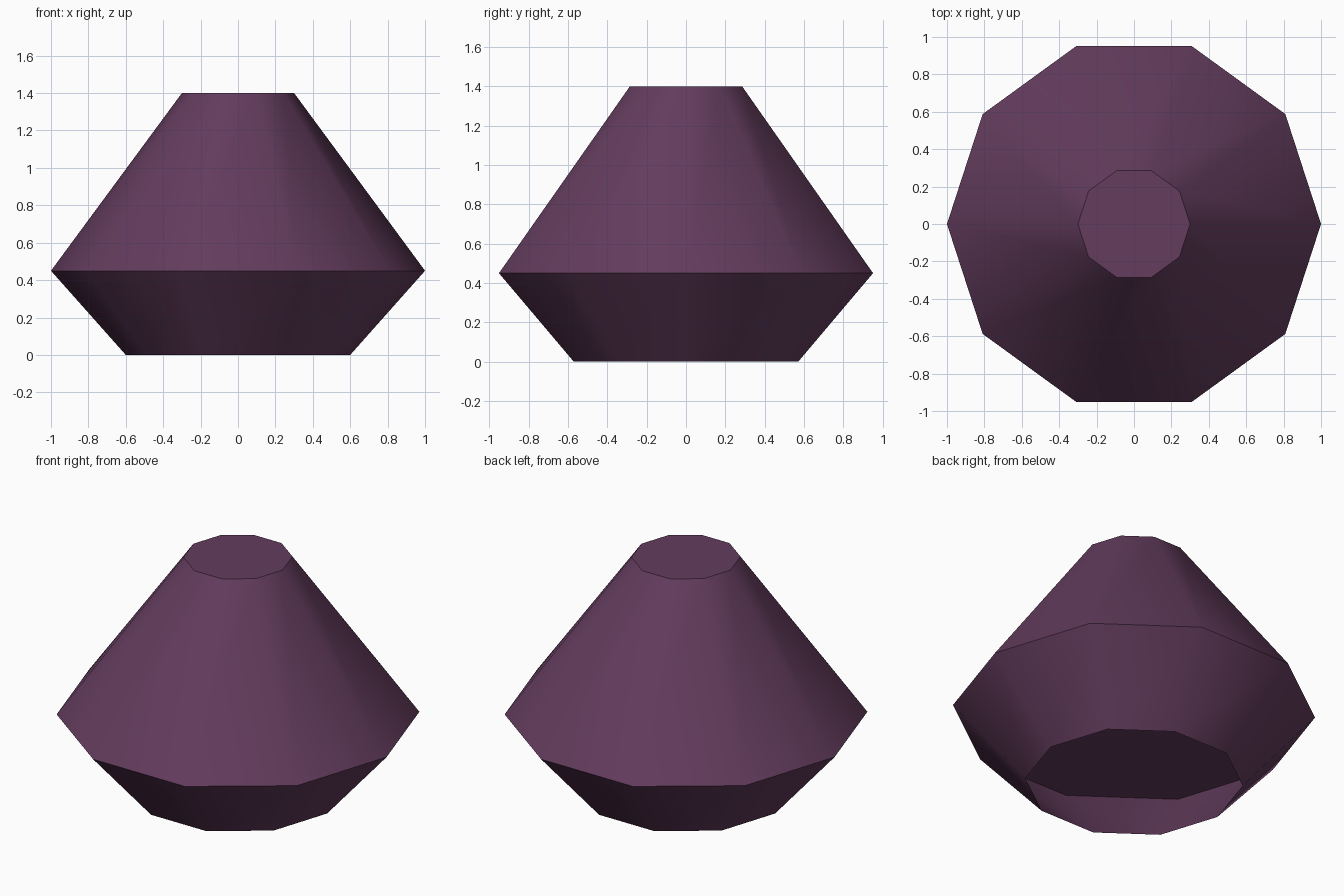
import bpy, bmesh, math

if "Cube" in bpy.data.objects:
    bpy.data.objects.remove(bpy.data.objects["Cube"])

SIDES = 10

plum = bpy.data.materials.new("dark_plum")
plum.diffuse_color = (0.125, 0.045, 0.11, 1.0)
plum.use_nodes = True
plum.node_tree.nodes["Principled BSDF"].inputs["Base Color"].default_value = plum.diffuse_color


def frustum(name, r_low, z_low, r_high, z_high, capped):
    """Ten-sided tapered ring with a corner on +x, optionally closed."""
    bm = bmesh.new()
    rings = []
    for r, z in ((r_low, z_low), (r_high, z_high)):
        rings.append([bm.verts.new((r * math.cos(math.tau * i / SIDES),
                                    r * math.sin(math.tau * i / SIDES), z))
                      for i in range(SIDES)])
    low, high = rings
    for i in range(SIDES):
        j = (i + 1) % SIDES
        bm.faces.new((low[i], low[j], high[j], high[i]))
    if capped:
        bm.faces.new(high)
        bm.faces.new(low[::-1])
    mesh = bpy.data.meshes.new(name)
    bm.to_mesh(mesh)
    bm.free()
    mesh.materials.append(plum)
    obj = bpy.data.objects.new(name, mesh)
    bpy.context.collection.objects.link(obj)
    # Smooth around the sides, sharp at the caps
    bpy.ops.object.select_all(action='DESELECT')
    obj.select_set(True)
    bpy.context.view_layer.objects.active = obj
    bpy.ops.object.shade_smooth_by_angle(angle=math.radians(40))
    return obj


# Closed upper cone
frustum("upper_body", 1.0, 0.45, 0.3, 1.4, True)
# Open skirt tapering down to the base
frustum("lower_skirt", 0.6, 0.0, 1.0, 0.45, False)
